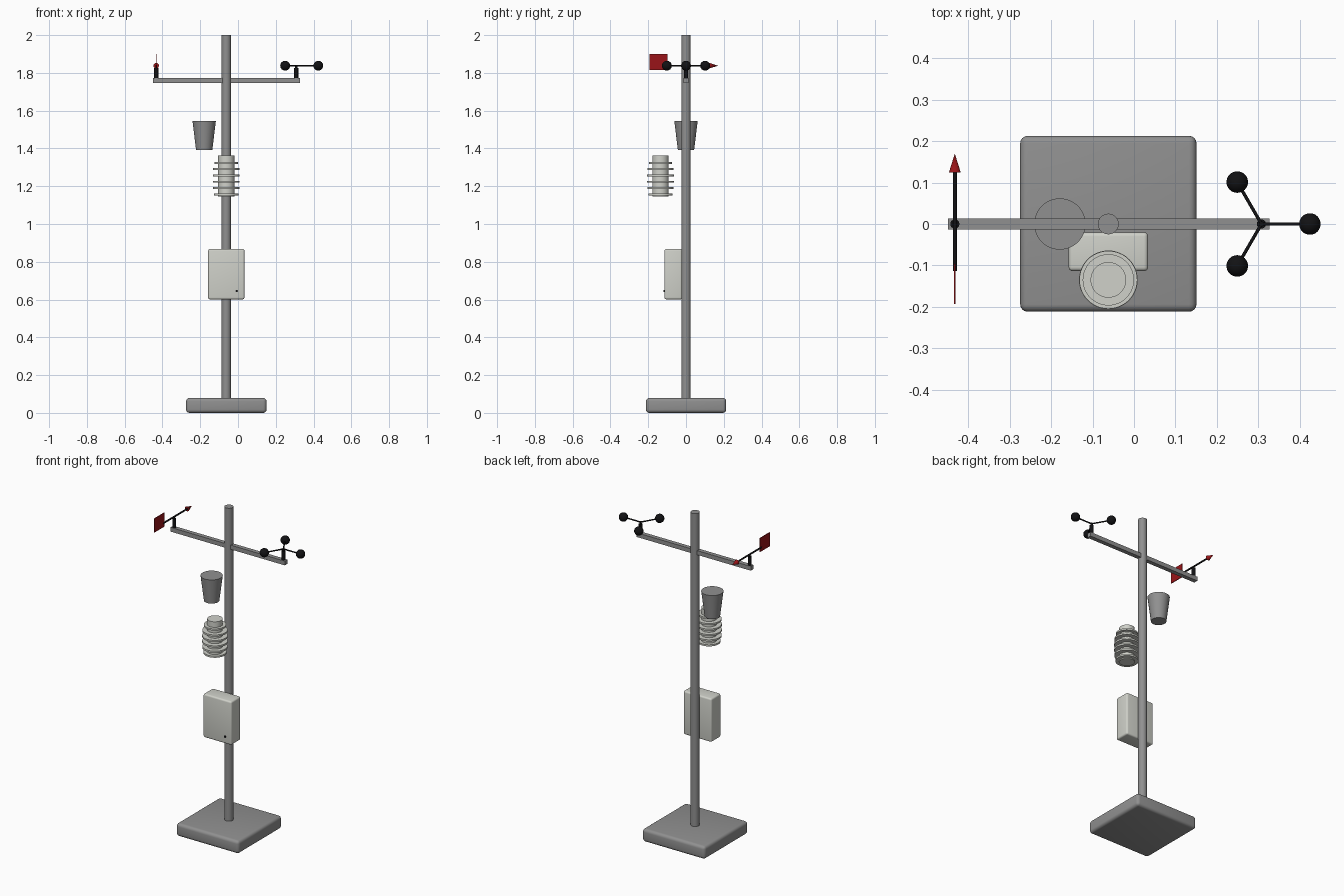
import bpy
import math
from mathutils import Vector

cube = bpy.data.objects.get("Cube")
if cube:
    bpy.data.objects.remove(cube, do_unlink=True)


def material(name, r, g, b):
    m = bpy.data.materials.new(name)
    m.use_nodes = True
    m.diffuse_color = (r, g, b, 1)
    m.node_tree.nodes["Principled BSDF"].inputs["Base Color"].default_value = (r, g, b, 1)
    return m


GREY = material("galvanised grey", 0.28, 0.28, 0.28)
WHITE = material("off white", 0.63, 0.64, 0.59)
BLACK = material("matt black", 0.006, 0.006, 0.007)
RED = material("vane red", 0.32, 0.007, 0.009)


def finish(name, mat, smooth=True):
    ob = bpy.context.object
    ob.name = name
    ob.data.materials.append(mat)
    if smooth:
        bpy.ops.object.shade_smooth_by_angle(angle=math.radians(35))
    return ob


def box(name, mat, low, high, bevel=0):
    low, high = Vector(low), Vector(high)
    bpy.ops.mesh.primitive_cube_add(size=1, location=(low + high) / 2)
    ob = bpy.context.object
    ob.scale = high - low
    bpy.ops.object.transform_apply(location=False, rotation=False, scale=True)
    if bevel:
        mod = ob.modifiers.new("rounded edges", "BEVEL")
        mod.width, mod.segments = bevel, 4
        bpy.ops.object.modifier_apply(modifier=mod.name)
    return finish(name, mat, bevel > 0)


def rod(name, mat, start, end, r1, r2=None, sides=32):
    """Cylinder or cone from start to end."""
    start, end = Vector(start), Vector(end)
    axis = end - start
    bpy.ops.mesh.primitive_cone_add(
        vertices=sides, radius1=r1, radius2=r1 if r2 is None else r2,
        depth=axis.length, location=(start + end) / 2,
        rotation=axis.to_track_quat("Z", "Y").to_euler())
    return finish(name, mat)


PX = -0.062           # mast position
BAR_TOP = 1.773
ARM_Z = 1.838

# Base, mast and crossbar
box("base_slab", GREY, (PX - 0.213, -0.212, 0), (PX + 0.213, 0.213, 0.079), 0.018)
rod("mast", GREY, (PX, 0, 0.07), (PX, 0, 2), 0.025)
box("crossbar", GREY, (-0.449, -0.013, 1.747), (0.327, 0.013, BAR_TOP))

# Rain gauge
rod("rain_gauge", GREY, (-0.179, 0, 1.392), (-0.179, 0, 1.546), 0.043, 0.062, 48)

# Louvred sensor shield
SY = -0.135
rod("shield_core", WHITE, (PX, SY, 1.146), (PX, SY, 1.363), 0.043, sides=48)
for i, radius in enumerate((0.064, 0.07, 0.071, 0.071, 0.07, 0.062)):
    z = 1.157 + i * 0.0333
    rod(f"shield_plate_{i + 1}", WHITE, (PX, SY, z - 0.005), (PX, SY, z + 0.005), radius, sides=48)

# Equipment box with latch
box("equipment_box", WHITE, (-0.158, -0.114, 0.601), (0.034, -0.02, 0.868), 0.01)
rod("box_latch", BLACK, (-0.007, -0.11, 0.645), (-0.007, -0.118, 0.645), 0.006, sides=16)

# Wind vane
VX = -0.433
rod("vane_post", BLACK, (VX, 0, BAR_TOP - 0.003), (VX, 0, 1.827), 0.011)
rod("vane_spindle", BLACK, (VX, 0, 1.82), (VX, 0, ARM_Z), 0.005, sides=16)
rod("vane_arm", BLACK, (VX, -0.114, ARM_Z), (VX, 0.126, ARM_Z), 0.005, sides=16)
rod("vane_point", RED, (VX, 0.124, ARM_Z), (VX, 0.17, ARM_Z), 0.0145, 0)
box("vane_fin", RED, (VX - 0.002, -0.193, 1.815), (VX + 0.002, -0.097, 1.9))

# Wind speed cups
AX = 0.308
rod("cup_post", BLACK, (AX, 0, BAR_TOP - 0.003), (AX, 0, 1.827), 0.011)
rod("cup_spindle", BLACK, (AX, 0, 1.82), (AX, 0, ARM_Z + 0.004), 0.006, sides=16)
for i in range(3):
    a = i * math.tau / 3
    tip = (AX + 0.117 * math.cos(a), 0.117 * math.sin(a), ARM_Z)
    rod(f"cup_arm_{i + 1}", BLACK, (AX, 0, ARM_Z), tip, 0.004, sides=16)
    bpy.ops.mesh.primitive_uv_sphere_add(segments=32, ring_count=16, radius=0.026, location=tip)
    finish(f"wind_cup_{i + 1}", BLACK)
